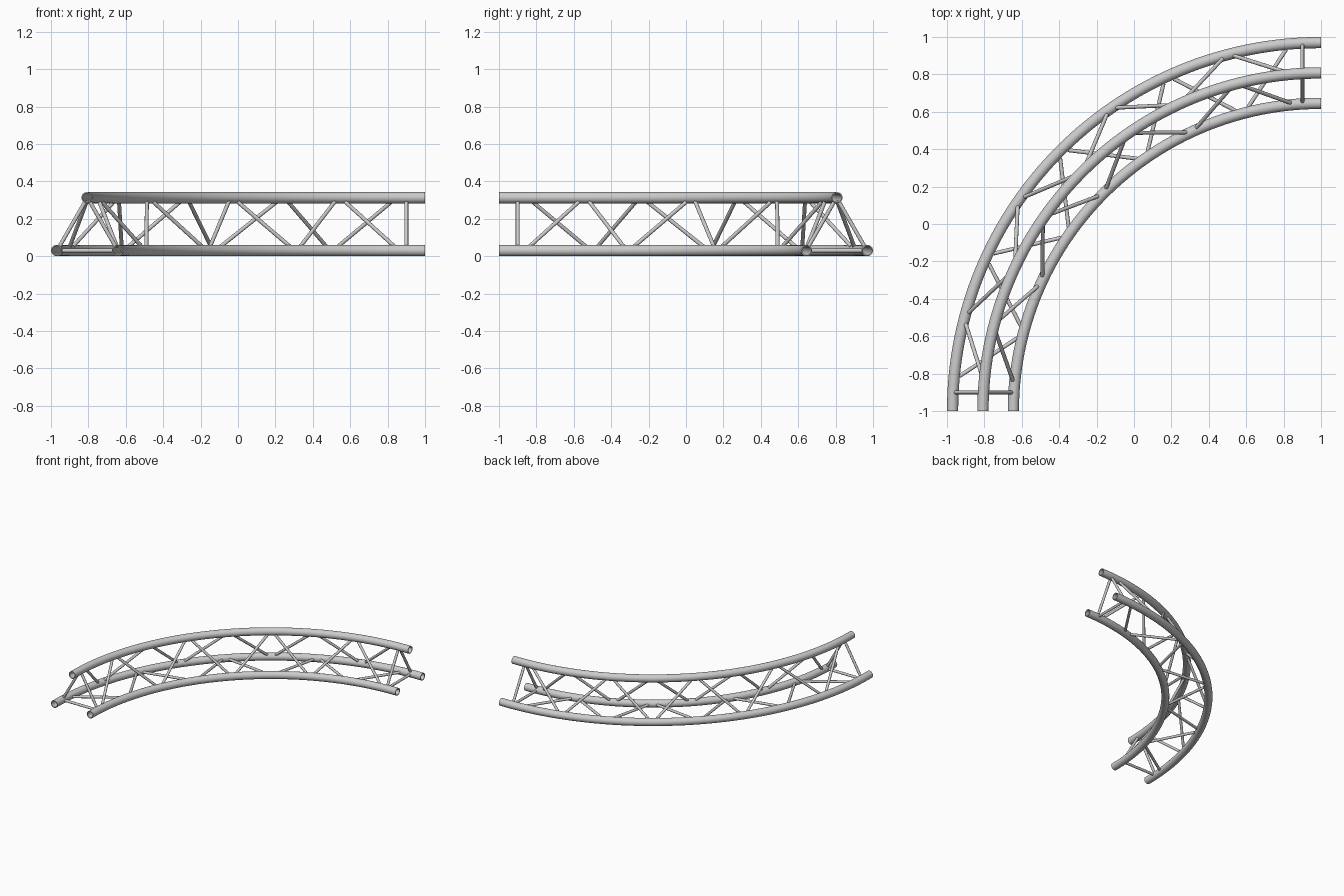
import bpy, bmesh
from math import sin, cos, pi, radians
from mathutils import Vector

if "Cube" in bpy.data.objects:
    bpy.data.objects.remove(bpy.data.objects["Cube"])

TUBE_R, WALL, ROD_R = 0.03, 0.006, 0.0105
# chord name: (arc radius about the corner (1,-1), height)
CHORDS = {"outer": (1.97, 0.03), "inner": (1.645, 0.03), "top": (1.8075, 0.3125)}


def point(chord, deg):
    r, z = CHORDS[chord]
    a = radians(deg)
    return Vector((1 - r * cos(a), -1 + r * sin(a), z))


def finish(bm, name):
    bmesh.ops.recalc_face_normals(bm, faces=bm.faces)
    mesh = bpy.data.meshes.new(name)
    bm.to_mesh(mesh)
    bm.free()
    ob = bpy.data.objects.new(name, mesh)
    bpy.context.collection.objects.link(ob)
    bpy.ops.object.select_all(action='DESELECT')
    bpy.context.view_layer.objects.active = ob
    ob.select_set(True)
    bpy.ops.object.shade_smooth_by_angle(angle=radians(35))


def chord_tube(name, steps=64, sides=24):
    # hollow pipe swept through a quarter circle
    r, z = CHORDS[name]
    bm = bmesh.new()
    skins = []
    for tr in (TUBE_R, TUBE_R - WALL):
        rings = []
        for i in range(steps + 1):
            a = pi / 2 * i / steps
            ring = []
            for j in range(sides):
                b = 2 * pi * j / sides
                rr = r + tr * cos(b)
                ring.append(bm.verts.new((1 - rr * cos(a), -1 + rr * sin(a), z + tr * sin(b))))
            rings.append(ring)
        skins.append(rings)

    def bridge(p, q):
        for j in range(sides):
            k = (j + 1) % sides
            bm.faces.new((p[j], p[k], q[k], q[j]))

    for rings in skins:
        for p, q in zip(rings, rings[1:]):
            bridge(p, q)
    for end in (0, -1):
        bridge(skins[0][end], skins[1][end])
    finish(bm, name + "_chord")


def rod(bm, p, q, trim=0.08):
    # straight round bar, its ends buried in the chord walls
    p, q = p.lerp(q, trim), q.lerp(p, trim)
    d = q - p
    made = bmesh.ops.create_cone(bm, cap_ends=True, segments=16, radius1=ROD_R,
                                 radius2=ROD_R, depth=d.length)["verts"]
    rot = d.to_track_quat('Z', 'Y').to_matrix()
    for v in made:
        v.co = rot @ v.co + (p + q) / 2


# three curved main pipes
for c in CHORDS:
    chord_tube(c)

# zigzag lacing on each face of the triangle
for a, b in (("top", "outer"), ("outer", "inner"), ("inner", "top")):
    bm = bmesh.new()
    for k in range(8):
        mid = 45 + (k - 3.5) * 10.1
        first, second = (a, b) if k % 2 == 0 else (b, a)
        rod(bm, point(first, mid - 4.8), point(second, mid + 4.8))
    finish(bm, f"{a}_{b}_lacing")

# triangular frames near both ends
for name, flip in (("left_end_frame", False), ("right_end_frame", True)):
    bm = bmesh.new()
    pts = []
    for r, z in CHORDS.values():
        u, v = 0.1, (r * r - 0.01) ** 0.5
        pts.append(Vector((1 - u, -1 + v, z) if flip else (1 - v, -1 + u, z)))
    for i in range(3):
        rod(bm, pts[i], pts[(i + 1) % 3])
    finish(bm, name)
